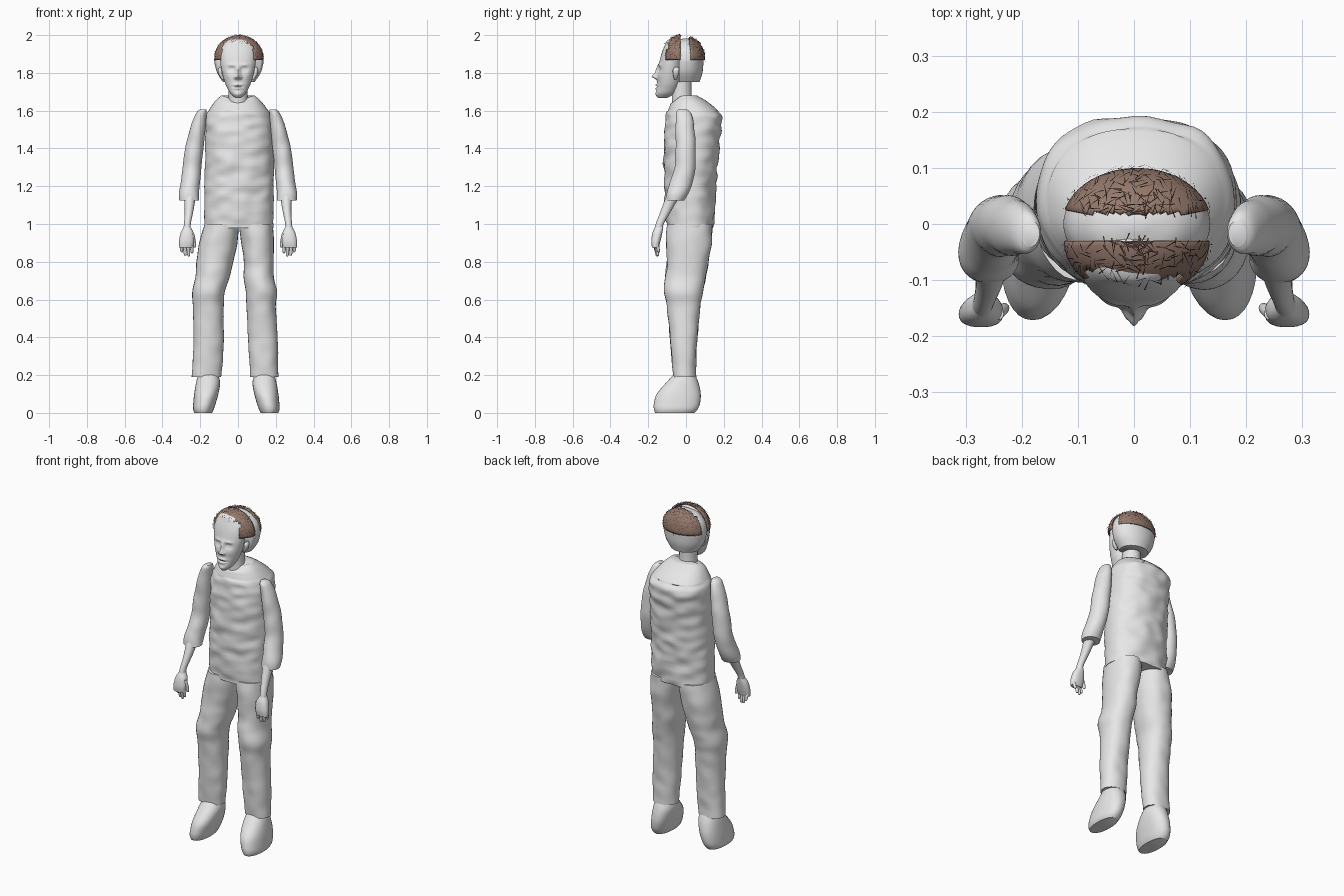
import bpy, bmesh, math, random
from mathutils import Vector, noise

cube = bpy.data.objects.get("Cube")
if cube:
    bpy.data.objects.remove(cube, do_unlink=True)
random.seed(4)


def material(name, r, g, b):
    m = bpy.data.materials.new(name)
    m.use_nodes = True
    m.diffuse_color = (r, g, b, 1)
    m.node_tree.nodes["Principled BSDF"].inputs["Base Color"].default_value = (r, g, b, 1)
    return m


GREY = material("plain grey", .8, .8, .8)
BROWN = material("hair brown", .3, .19, .15)
DARK = material("dark hair brown", .1, .06, .045)


def finish(name, bm, mat, angle=50):
    bmesh.ops.recalc_face_normals(bm, faces=bm.faces)
    me = bpy.data.meshes.new(name)
    bm.to_mesh(me)
    bm.free()
    me.materials.append(mat)
    ob = bpy.data.objects.new(name, me)
    bpy.context.collection.objects.link(ob)
    bpy.ops.object.select_all(action='DESELECT')
    ob.select_set(True)
    bpy.context.view_layer.objects.active = ob
    bpy.ops.object.shade_smooth_by_angle(angle=math.radians(angle))
    return ob


def smooth_rings(rings, steps):
    """Catmull-Rom interpolation between neighbouring rings."""
    out = []
    last = len(rings) - 1
    for i in range(last):
        a, b = rings[max(i - 1, 0)], rings[i]
        c, d = rings[i + 1], rings[min(i + 2, last)]
        for k in range(steps):
            t = k / steps
            out.append([q + t * ((r - p) + t * ((2 * p - 5 * q + 4 * r - s) + t * (3 * q - p - 3 * r + s))) / 2
                        for p, q, r, s in zip(a, b, c, d)])
    return out + [rings[-1]]


def loft(name, rings, side=1, steps=4, segs=32, power=2.0, shape=None):
    """Skin rings given as (z, x low, x high, y front, y back)."""
    bm = bmesh.new()
    loops = []
    for z, x0, x1, y0, y1 in smooth_rings(rings, steps):
        loop = []
        for i in range(segs):
            a = math.tau * i / segs
            c, s = math.cos(a), math.sin(a)
            c = math.copysign(abs(c) ** (2 / power), c)
            s = math.copysign(abs(s) ** (2 / power), s)
            p = Vector(((x0 + x1) / 2 + c * (x1 - x0) / 2, (y0 + y1) / 2 + s * (y1 - y0) / 2, z))
            if shape:
                p = shape(p, c, s)
            loop.append(bm.verts.new((p.x * side, p.y, p.z)))
        loops.append(loop)
    for a, b in zip(loops, loops[1:]):
        for i in range(segs):
            j = (i + 1) % segs
            bm.faces.new((a[i], a[j], b[j], b[i]))
    bm.faces.new(loops[0])
    bm.faces.new(loops[-1])
    return finish(name, bm, GREY)


def cloth(amount, scale, stretch):
    def shape(p, c, s):
        n = noise.noise(Vector((p.x, p.y, p.z * stretch)) * scale)
        return p + Vector((c * .4, s, 0)) * n * amount
    return shape


# Shirt with horizontal folds and a dipped collar
folds = cloth(.012, 12, 1.7)


def shirt_shape(p, c, s):
    q = folds(p, c, s) if p.z < 1.6 else p.copy()
    if p.z > 1.64 and s < 0:
        q.z += s * (p.z - 1.64) * (1 - abs(c)) * .9
    return q


loft("shirt", [(.98, -.178, .188, -.103, .145), (1.15, -.178, .188, -.112, .155),
               (1.3, -.175, .188, -.116, .165), (1.47, -.173, .184, -.116, .182),
               (1.56, -.172, .178, -.107, .192), (1.6, -.155, .16, -.095, .17),
               (1.65, -.122, .122, -.075, .11), (1.68, -.088, .088, -.05, .058)],
     steps=10, segs=64, power=2.25, shape=shirt_shape)

# Trouser legs, each with its own stance
depths = [(1, -.1, .138), (.9, -.105, .135), (.8, -.1, .12), (.72, -.108, .105), (.64, -.115, .09),
          (.56, -.1, .075), (.4, -.085, .06), (.28, -.075, .055), (.19, -.067, .05)]
left_span = [(.004, .183), (.018, .19), (.03, .187), (.03, .19), (.04, .207),
             (.045, .2), (.053, .21), (.06, .213), (.065, .213)]
right_span = [(-.176, .004), (-.205, -.004), (-.22, -.025), (-.225, -.045), (-.242, -.07),
              (-.238, -.075), (-.236, -.075), (-.24, -.08), (-.245, -.09)]
for word, spans in (("left", left_span), ("right", right_span)):
    loft(word + "_trouser_leg", [(d[0], *s, *d[1:]) for d, s in zip(depths, spans)],
         steps=6, power=2.2, shape=cloth(.006, 14, 1))

# Arms, hands and shoes
sleeve = [(1.607, .168, .2, -.04, .008), (1.585, .165, .222, -.054, .028), (1.5, .173, .255, -.055, .045),
          (1.4, .183, .28, -.055, .05), (1.3, .193, .293, -.06, .05), (1.22, .201, .303, -.085, .035),
          (1.16, .206, .312, -.106, .012), (1.125, .205, .31, -.11, -.01)]
forearm = [(1.16, .222, .288, -.1, -.025), (1.08, .234, .282, -.13, -.072),
           (1.0, .25, .286, -.16, -.118), (.96, .248, .292, -.168, -.125)]
palm = [(.985, .252, .286, -.163, -.12), (.955, .236, .303, -.177, -.125),
        (.91, .233, .312, -.184, -.135), (.875, .24, .311, -.18, -.145)]
shoe = [(.215, .09, .19, -.055, .042), (.16, .077, .204, -.105, .066), (.1, .086, .214, -.155, .078),
        (.05, .1, .219, -.17, .074), (.02, .11, .22, -.17, .062), (0, .12, .213, -.163, .045)]


def digit(name, side, x, y, top, tip, lean, r):
    mid = (top + tip) / 2
    spots = [(top, 0, r), (mid, .6, r * .95), (tip + r * .6, .9, r * .75), (tip, 1, r * .25)]
    loft(name, [(z, x + lean * t - w, x + lean * t + w, y - w + .012 * t, y + w + .012 * t)
                for z, t, w in spots], side, segs=12)


for word, side in (("left", 1), ("right", -1)):
    loft(word + "_sleeve", sleeve, side, steps=6, shape=cloth(.005, 14, 1))
    loft(word + "_forearm", forearm, side)
    loft(word + "_palm", palm, side, power=2.4)
    for i, drop in enumerate((.845, .828, .832, .85)):
        digit(f"{word}_finger_{i + 1}", side, .247 + .018 * i, -.168 + .004 * i, .895, drop, -.004, .0095)
    digit(word + "_thumb", side, .243, -.16, .95, .875, -.014, .011)
    shift = 0 if side > 0 else .018
    loft(word + "_shoe", [(z, a + shift, b + shift, c, d) for z, a, b, c, d in shoe], side,
         steps=6, power=2.2)

# Neck
loft("neck", [(1.6, -.06, .06, -.075, .04), (1.68, -.05, .05, -.075, .03), (1.77, -.05, .05, -.075, .03)])

# Face: features are soft bumps (x, z, width, height, depth), mirrored where off centre
bumps = [(0, 1.81, .011, .03, .013), (0, 1.781, .013, .013, .026), (0, 1.737, .023, .006, .009),
         (0, 1.718, .02, .007, .008), (0, 1.727, .024, .003, -.005), (0, 1.685, .02, .012, .005)]
for m in (-1, 1):
    bumps += [(m * .015, 1.775, .007, .008, .012), (m * .034, 1.818, .018, .012, -.013),
              (m * .034, 1.817, .01, .006, .008), (m * .035, 1.842, .025, .007, .006),
              (m * .05, 1.78, .02, .02, .004)]


def face_shape(p, c, s):
    if s < 0:
        push = sum(d * math.exp(-((p.x - x) / w) ** 2 - ((p.z - z) / h) ** 2) for x, z, w, h, d in bumps)
        p.y += s * push
    return p


loft("face", [(1.668, -.016, .016, -.148, -.1), (1.69, -.04, .04, -.158, -.06), (1.72, -.057, .057, -.154, -.04),
              (1.75, -.07, .07, -.152, -.03), (1.8, -.084, .084, -.15, -.02), (1.85, -.093, .093, -.142, -.02),
              (1.9, -.095, .095, -.13, -.02), (1.94, -.085, .085, -.115, -.02), (1.97, -.06, .06, -.1, -.02),
              (1.985, -.02, .02, -.07, -.04)], steps=9, segs=112, power=2.1, shape=face_shape)
for word, side in (("left", 1), ("right", -1)):
    loft(word + "_ear", [(1.83, .09, .098, -.06, -.04), (1.815, .082, .107, -.07, -.035),
                         (1.79, .08, .102, -.068, -.04), (1.765, .073, .085, -.062, -.048)], side, segs=16)

# Back of the head: an open-fronted bowl behind the face
head = loft("back_of_head", [(1.752, -.08, .088, -.07, .072), (1.8, -.11, .12, -.086, .087),
                             (1.85, -.124, .134, -.092, .092), (1.88, -.125, .135, -.092, .092),
                             (1.92, -.115, .125, -.085, .085), (1.95, -.092, .102, -.069, .069),
                             (1.97, -.062, .072, -.047, .047), (1.983, -.01, .02, -.01, .01)], segs=48)
bm = bmesh.new()
bm.from_mesh(head.data)
cut = bmesh.ops.bisect_plane(bm, geom=bm.verts[:] + bm.edges[:] + bm.faces[:], plane_co=(0, -.038, 0),
                             plane_no=(0, -1, 0), clear_outer=True)
rim = [e for e in cut["geom_cut"] if isinstance(e, bmesh.types.BMEdge)]
bmesh.ops.holes_fill(bm, edges=rim, sides=0)
bm.to_mesh(head.data)
bm.free()


# Hair: trimmed ellipsoid shells covered with short thin strands
def hair(name, centre, radii, keep, strands):
    bm = bmesh.new()
    bmesh.ops.create_uvsphere(bm, u_segments=48, v_segments=32, radius=1)
    for v in bm.verts:
        v.co = Vector(a * r + c for a, r, c in zip(v.co, radii, centre))
    bmesh.ops.delete(bm, geom=[f for f in bm.faces if not keep(f.calc_center_median())], context='FACES')
    bm.normal_update()
    spots = [(f.calc_center_median(), (f.calc_center_median() - Vector(centre)).normalized()) for f in bm.faces]
    cap = finish(name, bm, BROWN)
    thick = cap.modifiers.new("thickness", 'SOLIDIFY')
    thick.thickness = .008
    bm = bmesh.new()
    for p, n in random.sample(spots, min(strands, len(spots))):
        along = n.orthogonal().normalized()
        across = n.cross(along)
        turn = random.uniform(0, math.tau)
        t = along * math.cos(turn) + across * math.sin(turn)
        w = n.cross(t) * .0012
        half = t * random.uniform(.008, .018)
        p = p + n * .003
        bm.faces.new([bm.verts.new(q) for q in (p - half - w, p - half + w, p + half + n * .003)])
    finish(name + "_strands", bm, DARK)


hair("front_hair", (.005, -.03, 1.88), (.13, .1, .12),
     lambda p: p.y < -.03 - .1 * max(0, abs(p.x - .005) - .08) and p.z > 1.865
     and not (abs(p.x) < .085 and p.z < 1.96 - 2 * p.x * p.x), 170)
hair("back_hair", (.005, 0, 1.88), (.133, .1, .112),
     lambda p: p.y > .02 and p.z > 1.872, 170)
